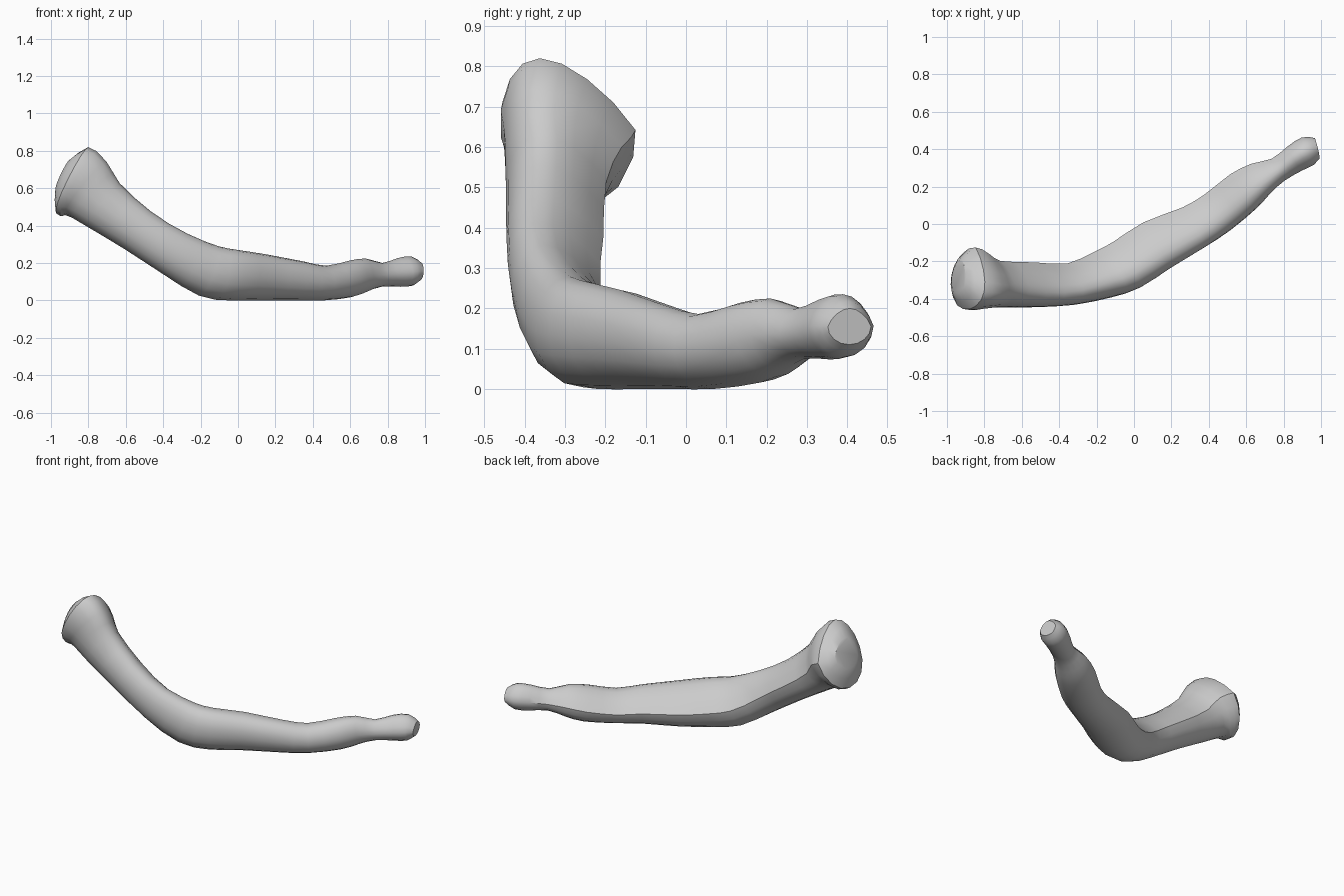
import bpy, bmesh, math
from mathutils import Vector

default = bpy.data.objects.get("Cube")
if default:
    bpy.data.objects.remove(default, do_unlink=True)

SIDES = 16
UP = Vector((0, 0, 1))
PINCH = 0.25  # how much the section narrows towards its ridge

# Stations along the bone: centre x, y, z, half width, half height, ridge offset
STATIONS = [
    (-.935, -.28, .67, .09, .09, -.03),
    (-.88, -.29, .642, .168, .2, -.055),
    (-.81, -.305, .60, .15, .186, -.04),
    (-.725, -.322, .515, .125, .147, -.03),
    (-.535, -.325, .375, .12, .123, -.04),
    (-.34, -.322, .25, .112, .125, -.04),
    (-.165, -.27, .158, .13, .14, -.05),
    (-.035, -.215, .135, .142, .135, -.06),
    (.12, -.115, .123, .142, .123, -.06),
    (.315, -.02, .105, .122, .105, -.05),
    (.45, .065, .093, .118, .093, -.04),
    (.585, .175, .115, .115, .1, -.04),
    (.675, .24, .135, .095, .09, -.03),
    (.77, .29, .138, .068, .063, -.01),
    (.86, .35, .15, .075, .077, 0),
    (.93, .39, .157, .08, .078, 0),
    (.98, .405, .155, .055, .045, 0),
]


def midway(a, b, c, d):
    """Smooth in-between station."""
    return tuple((9 * (q + r) - p - s) / 16 for p, q, r, s in zip(a, b, c, d))


def refine(rows):
    result = []
    last = len(rows) - 1
    for i in range(last):
        result += [rows[i], midway(rows[max(i - 1, 0)], rows[i], rows[i + 1], rows[min(i + 2, last)])]
    return result + [rows[last]]


def add_ring(bm, rows, index):
    x, y, z, width, height, ridge = rows[index]
    before = rows[max(index - 1, 0)]
    after = rows[min(index + 1, len(rows) - 1)]
    along = (Vector(after[:3]) - Vector(before[:3])).normalized()
    side = UP.cross(along).normalized()
    top = along.cross(side)
    ring = []
    for k in range(SIDES):
        a = math.tau * k / SIDES
        c, s = math.cos(a), math.sin(a)
        lift = max(s, 0)
        across = width * c * (1 - PINCH * lift) + ridge * lift
        ring.append(bm.verts.new(Vector((x, y, z)) + side * across + top * height * s))
    return ring


# Bone shaft with ridged top, flared knob and narrow tip
bm = bmesh.new()
rows = refine(STATIONS)
rings = [add_ring(bm, rows, i) for i in range(len(rows))]
for r, q in zip(rings, rings[1:]):
    for k in range(SIDES):
        n = (k + 1) % SIDES
        bm.faces.new((r[k], r[n], q[n], q[k]))
bm.faces.new(rings[0])
bm.faces.new(rings[-1])
bmesh.ops.recalc_face_normals(bm, faces=bm.faces)
mesh = bpy.data.meshes.new("curved_bone")
bm.to_mesh(mesh)
bm.free()
bone = bpy.data.objects.new("curved_bone", mesh)
bpy.context.collection.objects.link(bone)

# Plain grey finish
grey = bpy.data.materials.new("light_grey")
grey.use_nodes = True
colour = (0.6, 0.6, 0.6, 1)
grey.diffuse_color = colour
for node in grey.node_tree.nodes:
    if node.type == 'BSDF_PRINCIPLED':
        node.inputs["Base Color"].default_value = colour
mesh.materials.append(grey)

# Smooth surface with crisp end edges
bpy.ops.object.select_all(action='DESELECT')
bone.select_set(True)
bpy.context.view_layer.objects.active = bone
bpy.ops.object.shade_smooth_by_angle(angle=math.radians(35))
